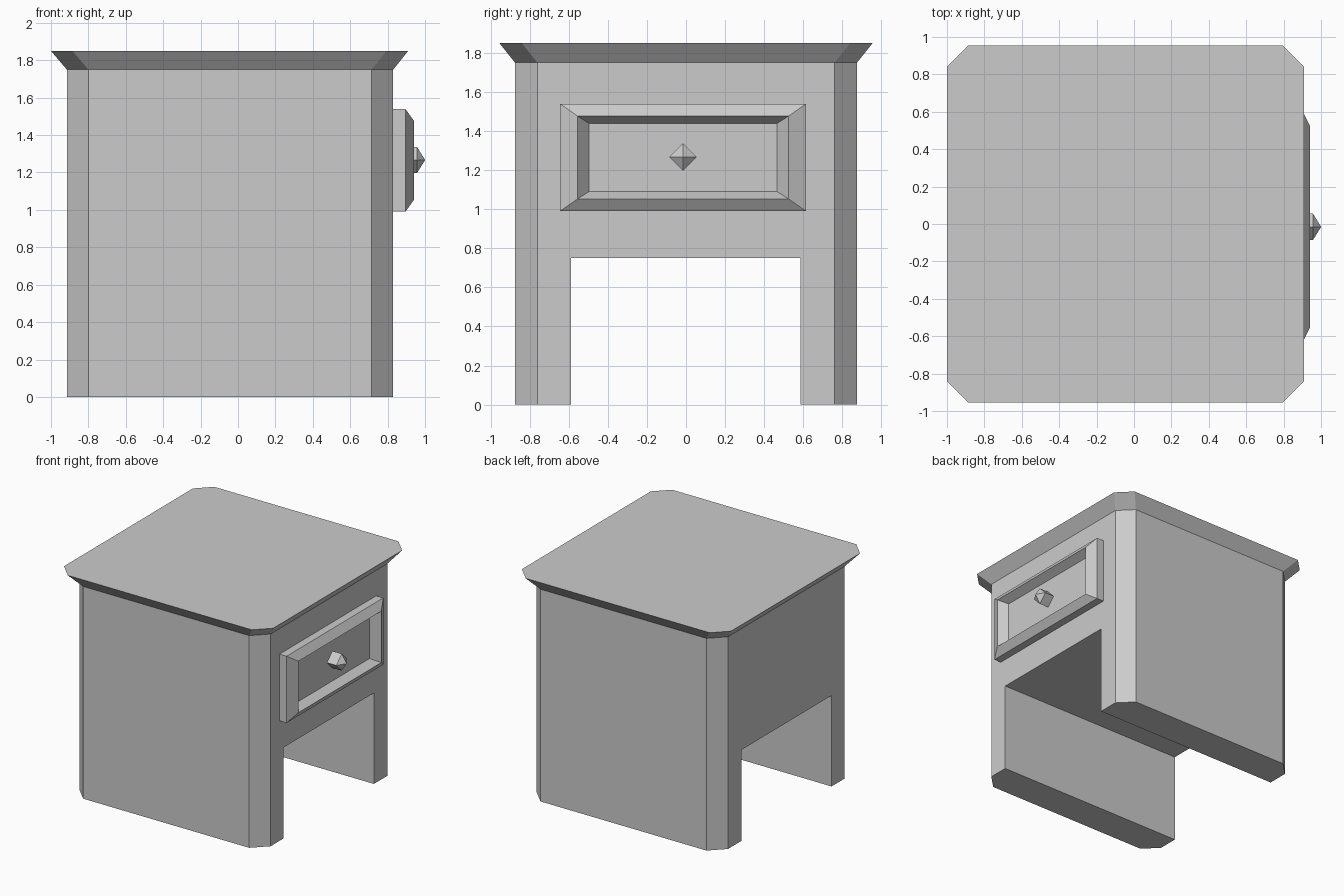
import bpy

if "Cube" in bpy.data.objects:
    bpy.data.objects.remove(bpy.data.objects["Cube"])


def loft(name, rings, cap_start=True):
    """Flat-shaded solid through counter-clockwise rings, capped at the ends."""
    n = len(rings[0])
    verts = [p for ring in rings for p in ring]
    faces = []
    for k in range(len(rings) - 1):
        a, b = k * n, (k + 1) * n
        for i in range(n):
            j = (i + 1) % n
            faces.append((a + i, a + j, b + j, b + i))
    last = (len(rings) - 1) * n
    faces.append(tuple(range(last, last + n)))
    if cap_start:
        faces.append(tuple(reversed(range(n))))
    mesh = bpy.data.meshes.new(name)
    mesh.from_pydata(verts, [], faces)
    obj = bpy.data.objects.new(name, mesh)
    bpy.context.collection.objects.link(obj)
    return obj


def chamfered(x0, x1, y, c, z):
    """Horizontal rectangle with cut corners."""
    return [(x0 + c, -y, z), (x1 - c, -y, z), (x1, c - y, z), (x1, y - c, z),
            (x1 - c, y, z), (x0 + c, y, z), (x0, y - c, z), (x0, c - y, z)]


def upright(x, y0, y1, z0, z1):
    """Rectangle facing +x."""
    return [(x, y0, z0), (x, y1, z0), (x, y1, z1), (x, y0, z1)]


def diamond(x, r):
    """Diamond facing +x, centred on the drawer."""
    y, z = -0.015, 1.267
    return [(x, y, z - r), (x, y + r, z), (x, y, z + r), (x, y - r, z)]


# Cabinet body flaring out into the table top
cabinet = loft("cabinet_and_top", [
    chamfered(-0.915, 0.83, 0.875, 0.115, 0.0),
    chamfered(-0.915, 0.83, 0.875, 0.115, 1.75),
    chamfered(-1.0, 0.91, 0.955, 0.115, 1.85)])

# Knee opening running right through the lower part
cutter = loft("opening_cutter", [upright(-1.2, -0.59, 0.585, -0.2, 0.75),
                                 upright(1.2, -0.59, 0.585, -0.2, 0.75)])
cutter.hide_render = True
cutter.hide_viewport = True
cutter.display_type = 'WIRE'
cut = cabinet.modifiers.new("opening", 'BOOLEAN')
cut.operation = 'DIFFERENCE'
cut.solver = 'EXACT'
cut.object = cutter

# Drawer front: bevelled frame with a recessed panel
loft("drawer_front", [
    upright(0.83, -0.645, 0.615, 0.99, 1.54),
    upright(0.895, -0.645, 0.615, 0.99, 1.54),
    upright(0.94, -0.555, 0.525, 1.053, 1.477),
    upright(0.872, -0.497, 0.467, 1.09, 1.44)], cap_start=False)

# Diamond knob with a pointed end
loft("drawer_knob", [diamond(0.872, 0.07), diamond(0.957, 0.07),
                     diamond(1.0, 0.001)], cap_start=False)
